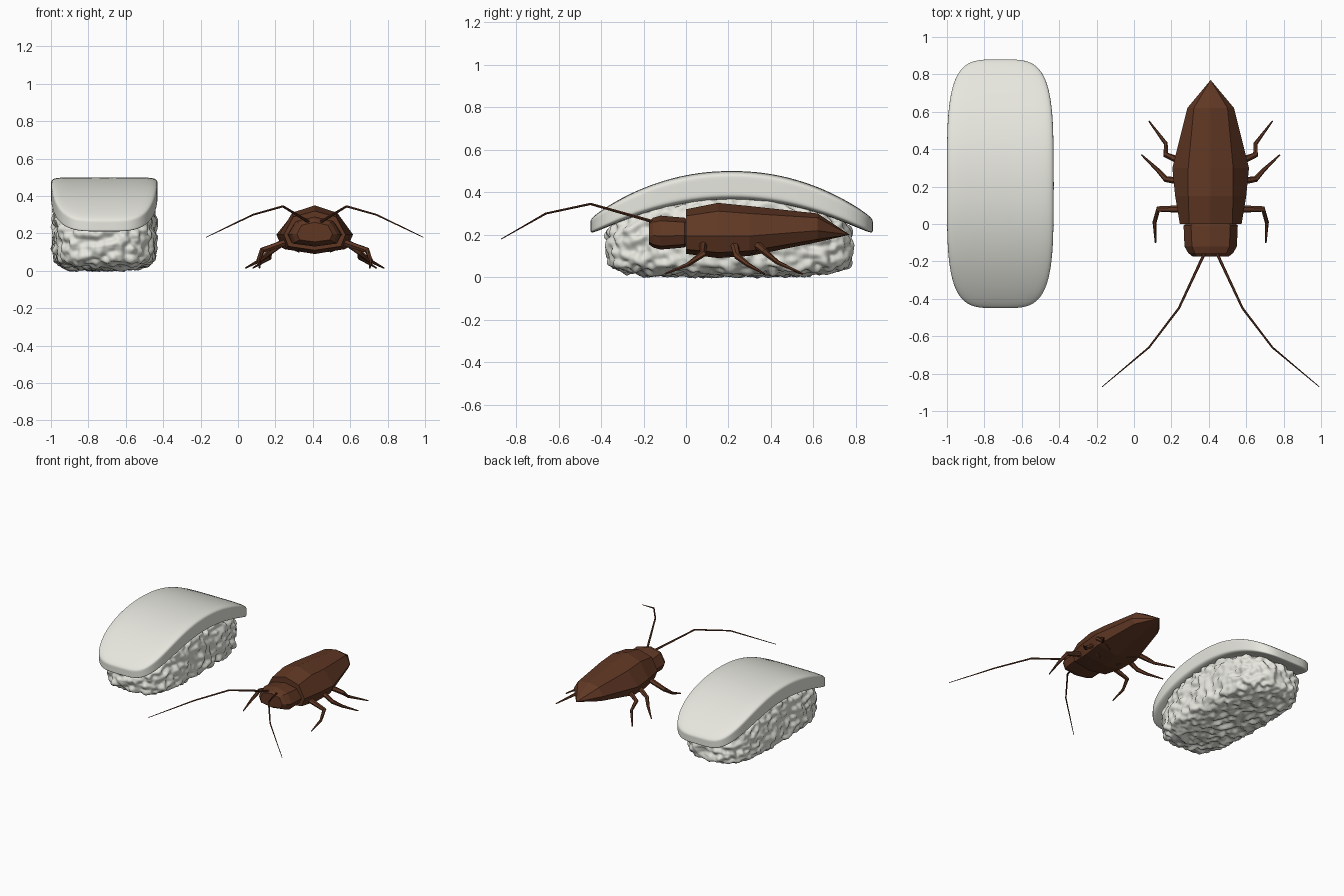
import bpy
import bmesh
from math import cos, sin, tau
from mathutils import Vector, noise

default = bpy.data.objects.get("Cube")
if default:
    bpy.data.objects.remove(default, do_unlink=True)


def make_material(name, colour):
    mat = bpy.data.materials.new(name)
    mat.diffuse_color = colour
    mat.use_nodes = True
    shader = mat.node_tree.nodes["Principled BSDF"]
    shader.inputs["Base Color"].default_value = colour
    shader.inputs["Roughness"].default_value = 0.7
    return mat


cream = make_material("cream white", (0.8, 0.8, 0.74, 1))
brown = make_material("dark brown", (0.115, 0.038, 0.017, 1))


def finish(bm, name, mat, location, smooth=False):
    bmesh.ops.recalc_face_normals(bm, faces=bm.faces)
    mesh = bpy.data.meshes.new(name)
    bm.to_mesh(mesh)
    bm.free()
    mesh.materials.append(mat)
    for poly in mesh.polygons:
        poly.use_smooth = smooth
    obj = bpy.data.objects.new(name, mesh)
    obj.location = location
    bpy.context.collection.objects.link(obj)
    return obj


def loft(name, rings, mat, location):
    """Skin closed rings of equal point count and cap both ends."""
    bm = bmesh.new()
    loops = [[bm.verts.new(p) for p in ring] for ring in rings]
    for a, b in zip(loops, loops[1:]):
        for i in range(len(a)):
            bm.faces.new((a[i - 1], a[i], b[i], b[i - 1]))
    bm.faces.new(loops[0])
    bm.faces.new(loops[-1])
    bmesh.ops.remove_doubles(bm, verts=bm.verts, dist=0.0005)
    return finish(bm, name, mat, location)


def rounded_block(name, cuts, half_x, half_y, plan, edge, top, bottom, centre, bump=0):
    """Superellipse block whose top and bottom heights follow functions of y."""
    bm = bmesh.new()
    bmesh.ops.create_cube(bm, size=2)
    bmesh.ops.subdivide_edges(bm, edges=bm.edges, cuts=cuts, use_grid_fill=True)
    for v in bm.verts:
        x, y, z = v.co
        flat = max(abs(x), abs(y), 1e-6)
        k = flat / max((abs(x) ** plan + abs(y) ** plan) ** (1 / plan), 1e-6)
        k2 = max(flat, abs(z)) / (flat ** edge + abs(z) ** edge) ** (1 / edge)
        x, y, z = x * k * k2, y * k * k2, z * k2
        py = y * half_y
        low, high = bottom(py), top(py)
        v.co = (x * half_x, py, low + (high - low) * (z + 1) / 2)
    if bump:
        bm.normal_update()
        moves = [(v, v.normal * bump * noise.noise(v.co * 24)) for v in bm.verts]
        for v, move in moves:
            v.co += move
    return finish(bm, name, cream, centre, smooth=True)


# Fish slice draped over the rice
REACH = 0.665


def slice_under(y):
    return 0.365 - 0.17 * (abs(y) / REACH) ** 2


rounded_block("fish_slice", 27, 0.285, REACH, 4, 8,
              lambda y: 0.5 - 0.215 * (abs(y) / REACH) ** 2.1,
              slice_under, (-0.715, 0.215, 0))

# Lumpy rice bed
rounded_block("rice_bed", 63, 0.27, 0.57, 3.5, 5,
              lambda y: slice_under(y) + 0.03, lambda y: 0.01,
              (-0.715, 0.205, 0), bump=0.026)

# Insect, built around its own centre line
BUG = Vector((0.41, 0, 0))


def section(y, width, top, bottom, shoulder):
    def height(f):
        return bottom + (top - bottom) * f
    side = [(shoulder, y, height(0.85)), (width, y, height(0.4)),
            (width * 0.85, y, height(0.1))]
    mirrored = [(-x, y, z) for x, y, z in reversed(side)]
    return [(0, y, top)] + side + [(0, y, bottom)] + mirrored


loft("insect_body", [section(*s) for s in (
    (0.0, 0.165, 0.32, 0.11, 0.115),
    (0.15, 0.19, 0.35, 0.09, 0.12),
    (0.3, 0.205, 0.335, 0.1, 0.12),
    (0.62, 0.125, 0.3, 0.165, 0.09),
    (0.77, 0, 0.2, 0.2, 0))], brown, BUG)

loft("insect_head", [section(*s) for s in (
    (0.01, 0.12, 0.27, 0.15, 0.09),
    (-0.008, 0.145, 0.28, 0.14, 0.105),
    (-0.12, 0.14, 0.29, 0.13, 0.1),
    (-0.155, 0.12, 0.28, 0.14, 0.085),
    (-0.175, 0.095, 0.26, 0.155, 0.07))], brown, BUG)


def limb(name, points, radii, sides=6):
    """Tapered tube along a path, made for both sides."""
    for label, sign in (("left", 1), ("right", -1)):
        path = [Vector((sign * x, y, z)) for x, y, z in points]
        rings = []
        for i, p in enumerate(path):
            along = path[min(i + 1, len(path) - 1)] - path[max(i - 1, 0)]
            turn = along.to_track_quat("Z", "Y")
            rings.append([p + turn @ Vector((cos(tau * j / sides), sin(tau * j / sides), 0)) * radii[i]
                          for j in range(sides)])
        loft(label + "_" + name, rings, brown, BUG)


LEG = (0.014, 0.02, 0.016, 0.011, 0.004)
limb("front_leg", [(0.07, 0.09, 0.12), (0.16, 0.08, 0.15), (0.28, 0.08, 0.11),
                   (0.3, 0.01, 0.06), (0.295, -0.1, 0.015)], LEG)
limb("middle_leg", [(0.08, 0.2, 0.11), (0.17, 0.23, 0.15), (0.24, 0.24, 0.1),
                    (0.285, 0.29, 0.06), (0.37, 0.37, 0.015)], LEG)
limb("rear_leg", [(0.08, 0.31, 0.12), (0.17, 0.34, 0.15), (0.24, 0.37, 0.12),
                  (0.24, 0.43, 0.07), (0.33, 0.55, 0.015)], LEG)

# Long bent feelers
limb("antenna", [(0.03, -0.15, 0.26), (0.17, -0.45, 0.345), (0.33, -0.66, 0.3),
                 (0.58, -0.87, 0.18)], (0.008, 0.006, 0.005, 0.002))
